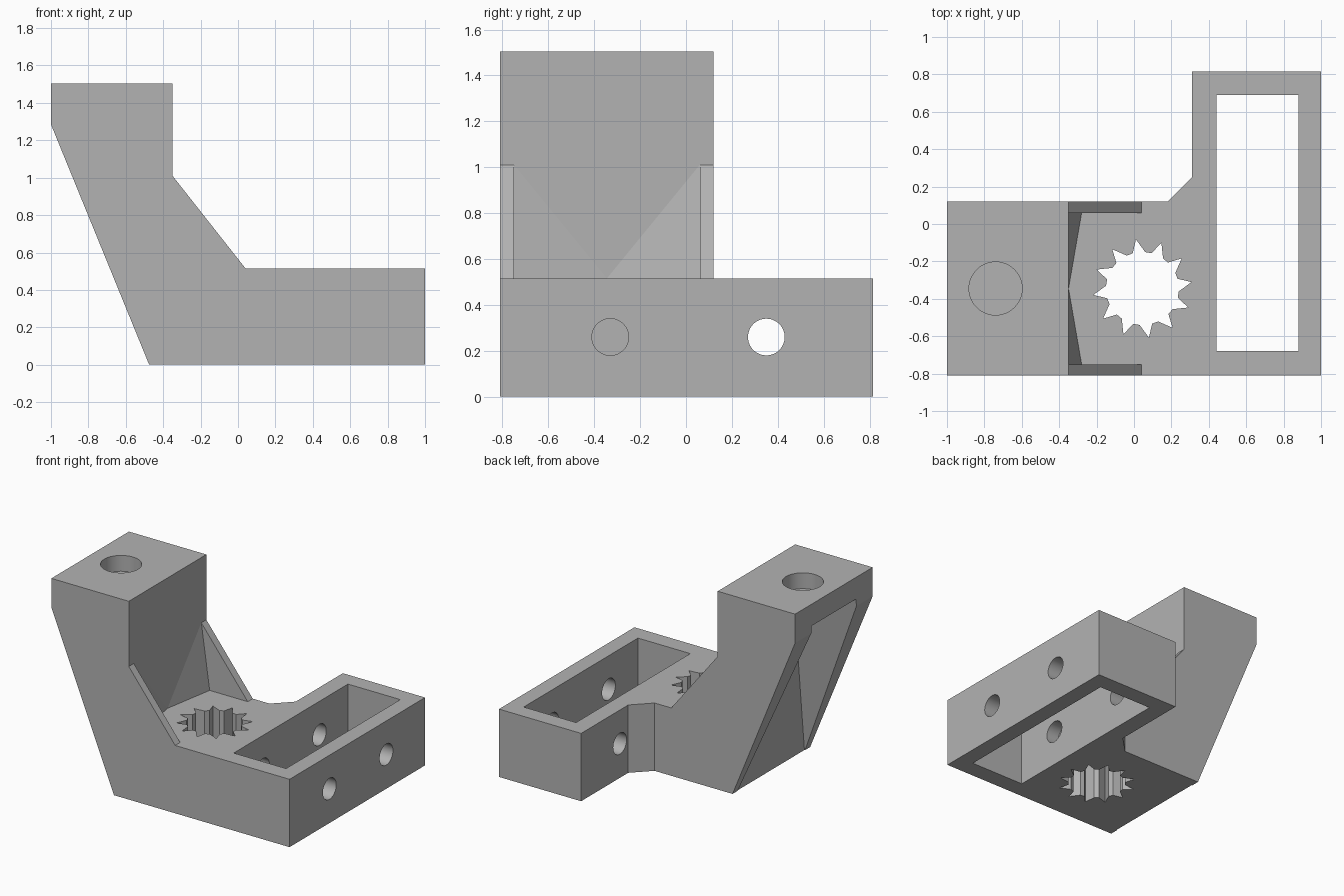
import bpy, bmesh, math
from mathutils import Vector, Matrix

cube = bpy.data.objects.get("Cube")
if cube:
    bpy.data.objects.remove(cube, do_unlink=True)

# Single plain grey plastic
grey = bpy.data.materials.new("grey_plastic")
grey.use_nodes = True
colour = (0.45, 0.45, 0.45, 1)
grey.diffuse_color = colour
grey.node_tree.nodes["Principled BSDF"].inputs["Base Color"].default_value = colour


def make(name, bm):
    bmesh.ops.recalc_face_normals(bm, faces=bm.faces[:])
    mesh = bpy.data.meshes.new(name)
    bm.to_mesh(mesh)
    bm.free()
    mesh.materials.append(grey)
    obj = bpy.data.objects.new(name, mesh)
    bpy.context.collection.objects.link(obj)
    return obj


def prism(name, points, offset):
    """Extrude a closed outline of 3D points along an offset."""
    bm = bmesh.new()
    face = bm.faces.new([bm.verts.new(p) for p in points])
    new = bmesh.ops.extrude_face_region(bm, geom=[face])["geom"]
    bmesh.ops.translate(bm, vec=offset, verts=[v for v in new if isinstance(v, bmesh.types.BMVert)])
    return make(name, bm)


def hull(name, points):
    bm = bmesh.new()
    verts = [bm.verts.new(p) for p in points]
    bmesh.ops.convex_hull(bm, input=verts)
    bmesh.ops.dissolve_limit(bm, angle_limit=0.01, verts=bm.verts[:], edges=bm.edges[:])
    return make(name, bm)


def cylinder(name, centre, radius, depth, axis):
    bm = bmesh.new()
    turn = Vector((0, 0, 1)).rotation_difference(Vector(axis)).to_matrix().to_4x4()
    bmesh.ops.create_cone(bm, cap_ends=True, segments=48, radius1=radius, radius2=radius,
                          depth=depth, matrix=Matrix.Translation(centre) @ turn)
    return make(name, bm)


def boolean(target, tool, operation):
    mod = target.modifiers.new(tool.name, 'BOOLEAN')
    mod.operation, mod.solver, mod.object = operation, 'EXACT', tool
    bpy.context.view_layer.objects.active = target
    bpy.ops.object.modifier_apply(modifier=mod.name)
    bpy.data.objects.remove(tool, do_unlink=True)


FRONT, BACK, MID = -0.81, 0.12, -0.345
IN_FRONT, IN_BACK = -0.75, 0.06
TOP, DECK, KNEE = 1.505, 0.515, 1.01

# Leaning arm with its column and foot, drawn in side profile
profile = [(-0.475, 0), (0.18, 0), (0.18, DECK), (0.04, DECK), (-0.35, KNEE),
           (-0.35, TOP), (-1, TOP), (-1, 1.285)]
bracket = prism("mounting_bracket", [(x, FRONT, z) for x, z in profile], (0, BACK - FRONT, 0))

# Space between the two side gussets, with a slightly folded column face
boolean(bracket, hull("gusset_space", [
    (-0.35, MID, DECK),
    *[(x, y, z) for y in (IN_FRONT, IN_BACK)
      for x, z in ((-0.28, DECK), (0.1, DECK), (-0.35, KNEE), (0.1, KNEE))]]), 'DIFFERENCE')

# Tapered hollow under the leaning side
boolean(bracket, hull("rear_hollow", [
    (x, MID + side * half, z) for x in (-0.47, -1.1) for side in (-1, 1)
    for half, z in ((0.405, -0.01), (0.265, 1.34))]), 'DIFFERENCE')

# Rectangular frame with a chamfered inner corner
outline = [(0.18, FRONT), (1, FRONT), (1, 0.815), (0.31, 0.815), (0.31, 0.25), (0.18, BACK)]
boolean(bracket, prism("frame", [(x, y, 0) for x, y in outline], (0, 0, DECK)), 'UNION')

# Frame window
window = [(0.44, -0.68), (0.88, -0.68), (0.88, 0.69), (0.44, 0.69)]
boolean(bracket, prism("window", [(x, y, -0.1) for x, y in window], (0, 0, 0.8)), 'DIFFERENCE')

# Twelve-toothed spline hole
star = []
for i in range(12):
    for shift, radius in ((-12, 0.195), (0, 0.265), (8, 0.195)):
        a = math.radians(7.5 + 30 * i + shift)
        star.append((0.045 + radius * math.cos(a), MID + radius * math.sin(a), -0.1))
boolean(bracket, prism("spline_hole", star, (0, 0, 0.8)), 'DIFFERENCE')

# Screw holes across the frame; the front one stops short of the spline
for y, start in ((-0.33, 0.34), (0.35, 0.2)):
    length = 1.1 - start
    boolean(bracket, cylinder("screw_hole", (start + length / 2, y, 0.26), 0.08, length, (1, 0, 0)),
            'DIFFERENCE')

# Shallow round socket on top of the column
boolean(bracket, cylinder("socket", (-0.74, MID, TOP), 0.142, 0.24, (0, 0, 1)), 'DIFFERENCE')

# Smooth the holes, keep the edges crisp
bpy.ops.object.select_all(action='DESELECT')
bracket.select_set(True)
bpy.context.view_layer.objects.active = bracket
bpy.ops.object.shade_smooth_by_angle(angle=math.radians(10))
